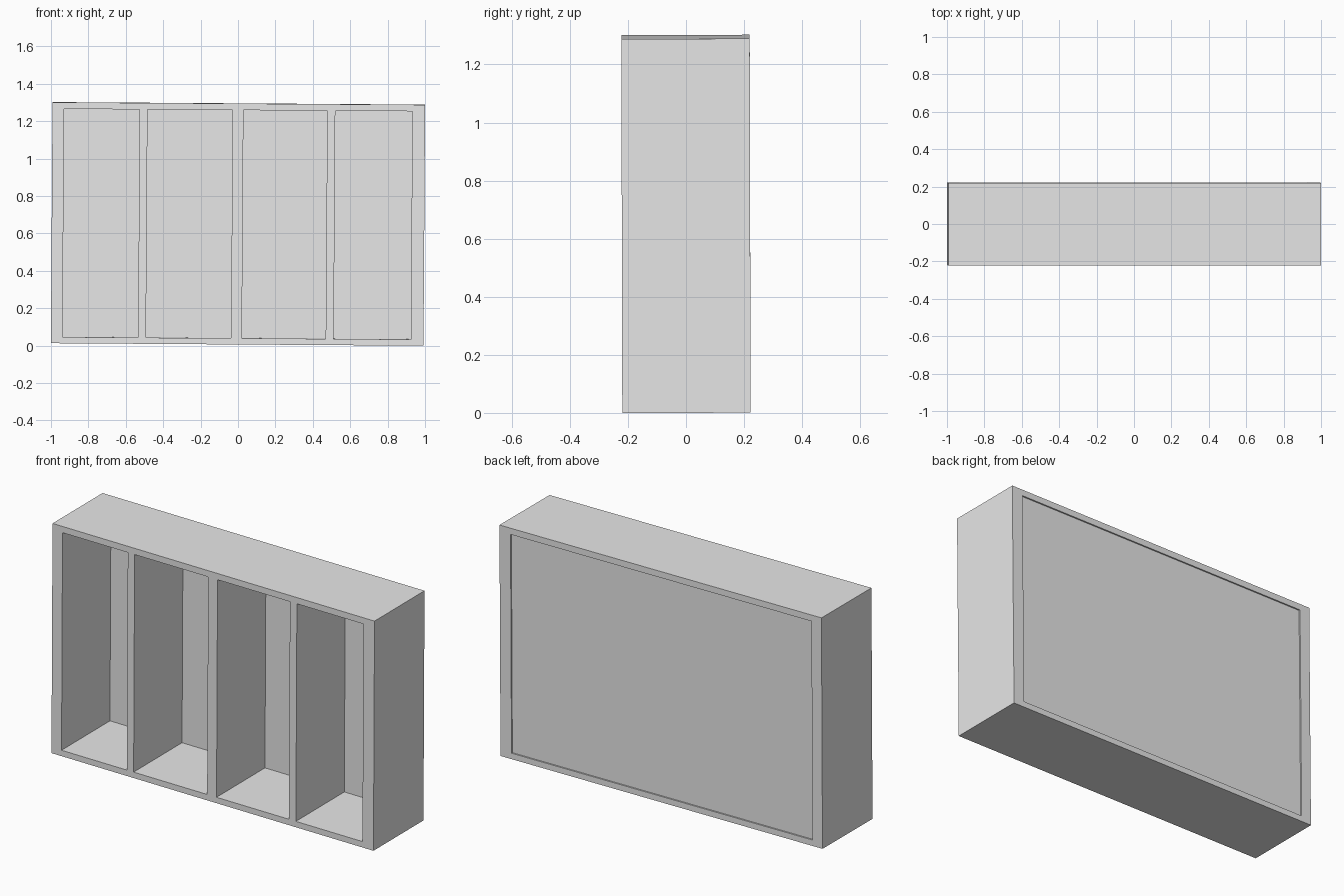
import bpy
from mathutils import Vector

cube = bpy.data.objects.get("Cube")
if cube:
    bpy.data.objects.remove(cube, do_unlink=True)

HALF_W, HALF_D, HALF_H = 0.996, 0.221, 0.644
LOW, HIGH = -HALF_H + 0.033, HALF_H - 0.035
PANEL_FRONT, PANEL_BACK = 0.207, 0.213
BAYS = [(-0.934, -0.53), (-0.488, -0.033), (0.025, 0.473), (0.516, 0.928)]

grey = bpy.data.materials.new("plain grey")
grey.use_nodes = True
grey.diffuse_color = (0.8, 0.8, 0.8, 1)
grey.node_tree.nodes["Principled BSDF"].inputs["Base Color"].default_value = (0.8, 0.8, 0.8, 1)


def box(name, low, high):
    """Box between two opposite corners."""
    low, high = Vector(low), Vector(high)
    bpy.ops.mesh.primitive_cube_add(size=1)
    obj = bpy.context.object
    obj.name = name
    for v in obj.data.vertices:
        v.co = (low + high) / 2 + v.co * (high - low)
    obj.data.materials.append(grey)
    return obj


# Cabinet block, hollowed into four bays and a shallow opening at the back
cabinet = box("cabinet_frame", (-HALF_W, -HALF_D, -HALF_H), (HALF_W, HALF_D, HALF_H))
left_end, right_end = BAYS[0][0], BAYS[-1][1]
cutters = [box("bay_cutter", (a, -1, LOW), (b, PANEL_FRONT + 0.004, HIGH)) for a, b in BAYS]
cutters.append(box("back_cutter", (left_end, PANEL_FRONT, LOW), (right_end, 1, HIGH)))
for cutter in cutters:
    cutter.hide_render = True
    mod = cabinet.modifiers.new("hollow", "BOOLEAN")
    mod.operation = "DIFFERENCE"
    mod.solver = "EXACT"
    mod.object = cutter
bpy.context.view_layer.update()
graph = bpy.context.evaluated_depsgraph_get()
hollow = bpy.data.meshes.new_from_object(cabinet.evaluated_get(graph))
cabinet.modifiers.clear()
cabinet.data = hollow
for cutter in cutters:
    bpy.data.objects.remove(cutter, do_unlink=True)

# Thin back panel set into the opening
panel = box("back_panel", (left_end, PANEL_FRONT, LOW), (right_end, PANEL_BACK, HIGH))

# The whole cabinet leans very slightly
for obj in (cabinet, panel):
    obj.location.z = 0.651
    obj.rotation_euler = (0.0025, 0.0068, 0)
